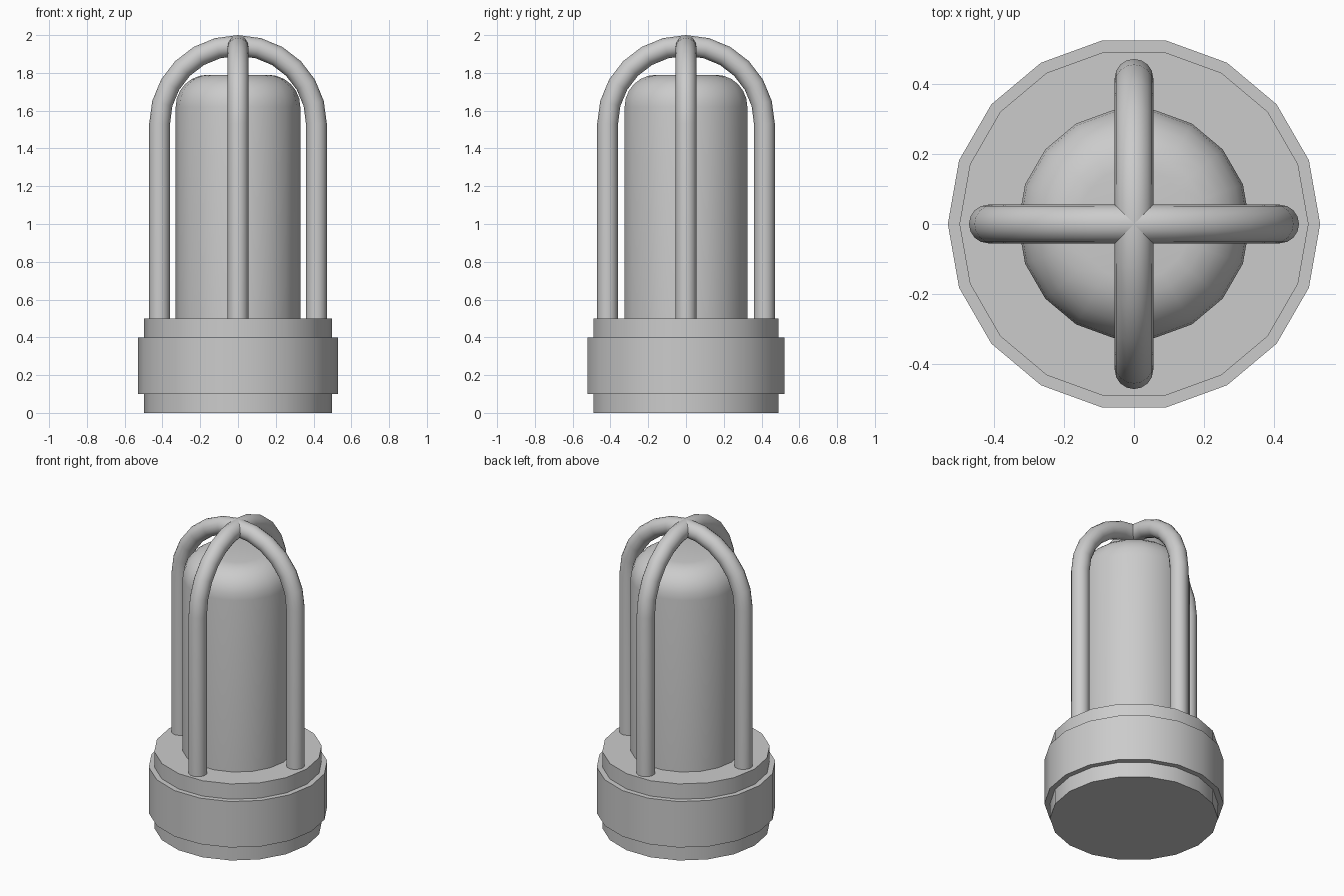
import bpy, bmesh
from math import sin, cos, pi, radians

if "Cube" in bpy.data.objects:
    bpy.data.objects.remove(bpy.data.objects["Cube"])

SIDES = 18


def lathe(name, profile):
    """Revolve (radius, z) points listed bottom to top, closing both ends."""
    bm = bmesh.new()
    rings = [[bm.verts.new((r * cos(2 * pi * i / SIDES), r * sin(2 * pi * i / SIDES), z))
              for i in range(SIDES)] for r, z in profile]
    for low, high in zip(rings, rings[1:]):
        for i in range(SIDES):
            j = (i + 1) % SIDES
            bm.faces.new((low[i], low[j], high[j], high[i]))
    bm.faces.new(rings[0][::-1])
    bm.faces.new(rings[-1])
    mesh = bpy.data.meshes.new(name)
    bm.to_mesh(mesh)
    bm.free()
    obj = bpy.data.objects.new(name, mesh)
    bpy.context.collection.objects.link(obj)
    bpy.ops.object.select_all(action='DESELECT')
    obj.select_set(True)
    bpy.context.view_layer.objects.active = obj
    bpy.ops.object.shade_smooth_by_angle(angle=radians(35))
    return obj


def cage_hoop(name, turn):
    """Round bar: two uprights joined by a half-circle arch."""
    radius, spring, steps = 0.415, 1.53, 12
    pts = [(radius, 0.48)]
    pts += [(radius * cos(pi * i / steps), spring + radius * sin(pi * i / steps))
            for i in range(steps + 1)]
    pts += [(-radius, 0.48)]
    curve = bpy.data.curves.new(name, 'CURVE')
    curve.dimensions = '3D'
    curve.bevel_depth = 0.055
    curve.bevel_resolution = 6
    curve.use_fill_caps = True
    spline = curve.splines.new('POLY')
    spline.points.add(len(pts) - 1)
    for p, (r, z) in zip(spline.points, pts):
        p.co = (r * cos(turn), r * sin(turn), z, 1)
    obj = bpy.data.objects.new(name, curve)
    bpy.context.collection.objects.link(obj)


# Stepped base with its wider collar
lathe("base", [(0.497, 0), (0.497, 0.1), (0.53, 0.1), (0.53, 0.4),
               (0.497, 0.4), (0.497, 0.5)])

# Lamp cover with a rounded shoulder
corner = 0.17
shoulder = [(0.33 - corner + corner * cos(a), 1.79 - corner + corner * sin(a))
            for a in (pi / 2 * i / 6 for i in range(7))]
lathe("lamp_cover", [(0.33, 0.49)] + shoulder)

# Two crossing guard hoops
cage_hoop("guard_hoop_side", 0)
cage_hoop("guard_hoop_front", pi / 2)
